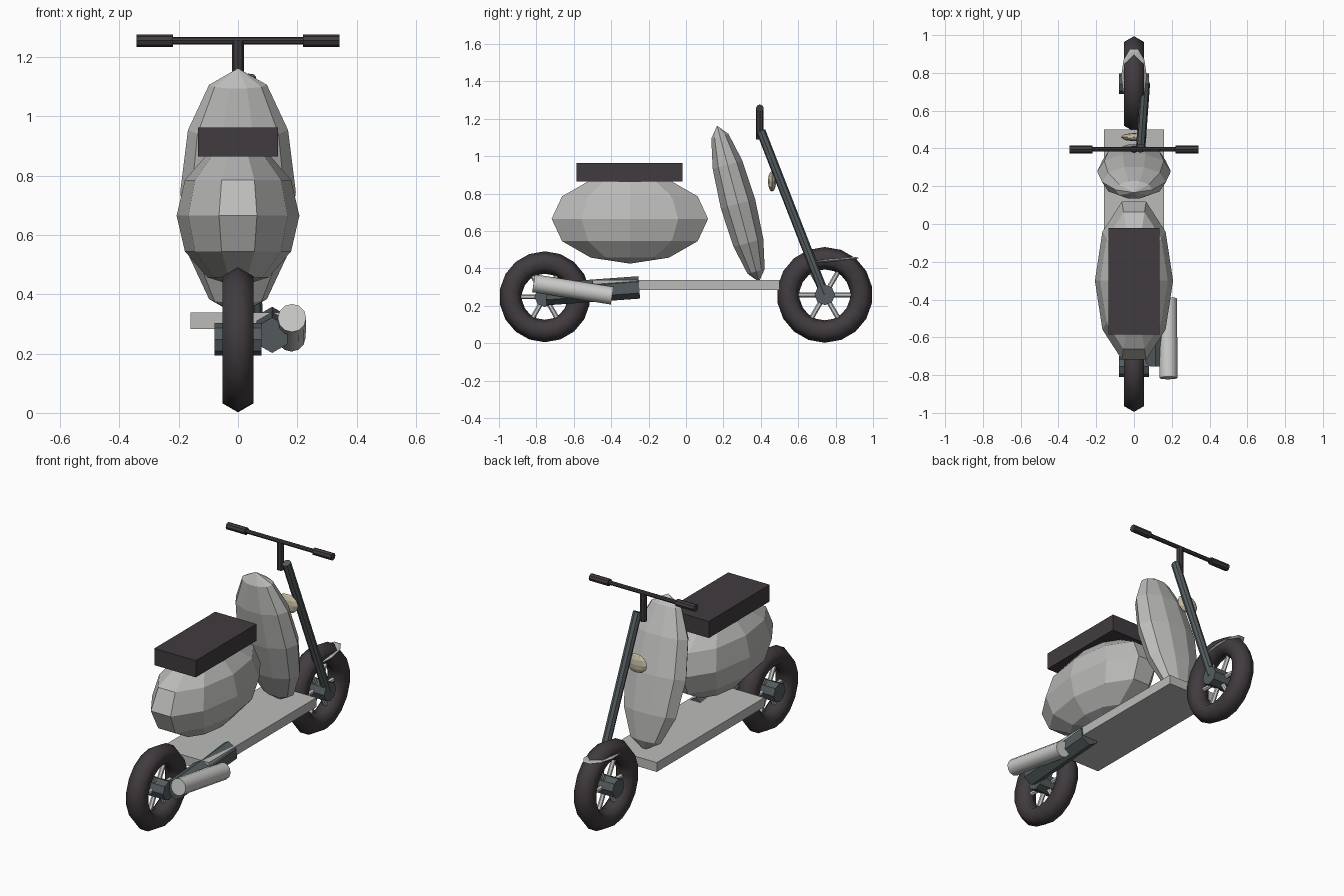
import bpy, math
from mathutils import Vector

if "Cube" in bpy.data.objects:
    bpy.data.objects.remove(bpy.data.objects["Cube"])


def material(name, rgb):
    m = bpy.data.materials.new(name)
    m.diffuse_color = (*rgb, 1)
    m.use_nodes = True
    m.node_tree.nodes["Principled BSDF"].inputs["Base Color"].default_value = m.diffuse_color
    return m


PAINT = material("pale grey paint", (0.5, 0.5, 0.49))
RUBBER = material("dark rubber", (0.053, 0.044, 0.049))
SLATE = material("slate metal", (0.09, 0.108, 0.115))
SILVER = material("silver metal", (0.6, 0.6, 0.59))
CREAM = material("cream lamp", (0.55, 0.5, 0.36))


def finish(name, mat, smooth=None):
    o = bpy.context.object
    o.name = name
    o.data.materials.append(mat)
    if smooth:
        bpy.ops.object.shade_smooth_by_angle(angle=math.radians(smooth))
    return o


def box(name, mat, lo, hi):
    lo, hi = Vector(lo), Vector(hi)
    bpy.ops.mesh.primitive_cube_add(size=1, location=(lo + hi) / 2)
    bpy.context.object.scale = hi - lo
    return finish(name, mat)


def rod(name, mat, a, b, r, sides=8, smooth=None):
    a, b = Vector(a), Vector(b)
    bpy.ops.mesh.primitive_cylinder_add(vertices=sides, radius=r, depth=(b - a).length, location=(a + b) / 2)
    bpy.context.object.rotation_euler = (b - a).to_track_quat('Z', 'Y').to_euler()
    return finish(name, mat, smooth)


def ellipsoid(name, mat, centre, radii, tilt=0, segments=10, rings=6):
    bpy.ops.mesh.primitive_uv_sphere_add(segments=segments, ring_count=rings, radius=1, location=centre)
    o = bpy.context.object
    # turn so that a vertex lies on the y axis
    for v in o.data.vertices:
        x, y, z = v.co
        v.co = (-y, x, z)
    o.scale = radii
    o.rotation_euler = (math.radians(tilt), 0, 0)
    return finish(name, mat)


def wheel(name, y, z, outer):
    tube = 0.06
    ring = outer - tube
    bpy.ops.mesh.primitive_torus_add(major_radius=ring, minor_radius=tube, major_segments=18,
                                     minor_segments=6, location=(0, y, z),
                                     rotation=(0, math.pi / 2, 0))
    finish(name + "_tyre", RUBBER, 65)
    rod(name + "_hub", SLATE, (-0.08, y, z), (0.08, y, z), 0.055)
    for i in range(6):
        a = i * math.pi / 3
        rod(f"{name}_spoke_{i + 1}", SILVER, (0, y, z),
            (0, y + ring * math.cos(a), z + ring * math.sin(a)), 0.013, 6)


# wheels
wheel("rear_wheel", -0.755, 0.248, 0.243)
wheel("front_wheel", 0.742, 0.258, 0.256)

# body, seat, leg shield and floor
ellipsoid("rear_body", PAINT, (0, -0.30, 0.665), (0.207, 0.44, 0.24))
box("seat", RUBBER, (-0.135, -0.585, 0.865), (0.135, -0.02, 0.963))
ellipsoid("leg_shield", PAINT, (0, 0.278, 0.745), (0.195, 0.1, 0.432), tilt=15)
box("floor_board", PAINT, (-0.16, -0.5, 0.283), (0.16, 0.5, 0.338))

# front fork, lamp and fender
rod("fork", SLATE, (0.06, 0.742, 0.258), (0.035, 0.40, 1.135), 0.025)
ellipsoid("headlamp", CREAM, (0, 0.46, 0.865), (0.07, 0.022, 0.055), segments=8)
ellipsoid("front_fender", PAINT, (0, 0.78, 0.443), (0.068, 0.155, 0.012), tilt=5)

# handlebar
rod("steering_stem", RUBBER, (0, 0.395, 1.09), (0, 0.395, 1.255), 0.02)
rod("handlebar", RUBBER, (-0.33, 0.395, 1.255), (0.33, 0.395, 1.255), 0.012)
for side, s in (("left", -1), ("right", 1)):
    rod(side + "_grip", RUBBER, (s * 0.22, 0.395, 1.255), (s * 0.342, 0.395, 1.255), 0.021)

# engine and exhaust on the right side
rod("engine", SLATE, (0.115, -0.75, 0.262), (0.115, -0.25, 0.298), 0.06, 6)
rod("exhaust", SILVER, (0.182, -0.815, 0.32), (0.18, -0.395, 0.254), 0.048, 12, 40)
